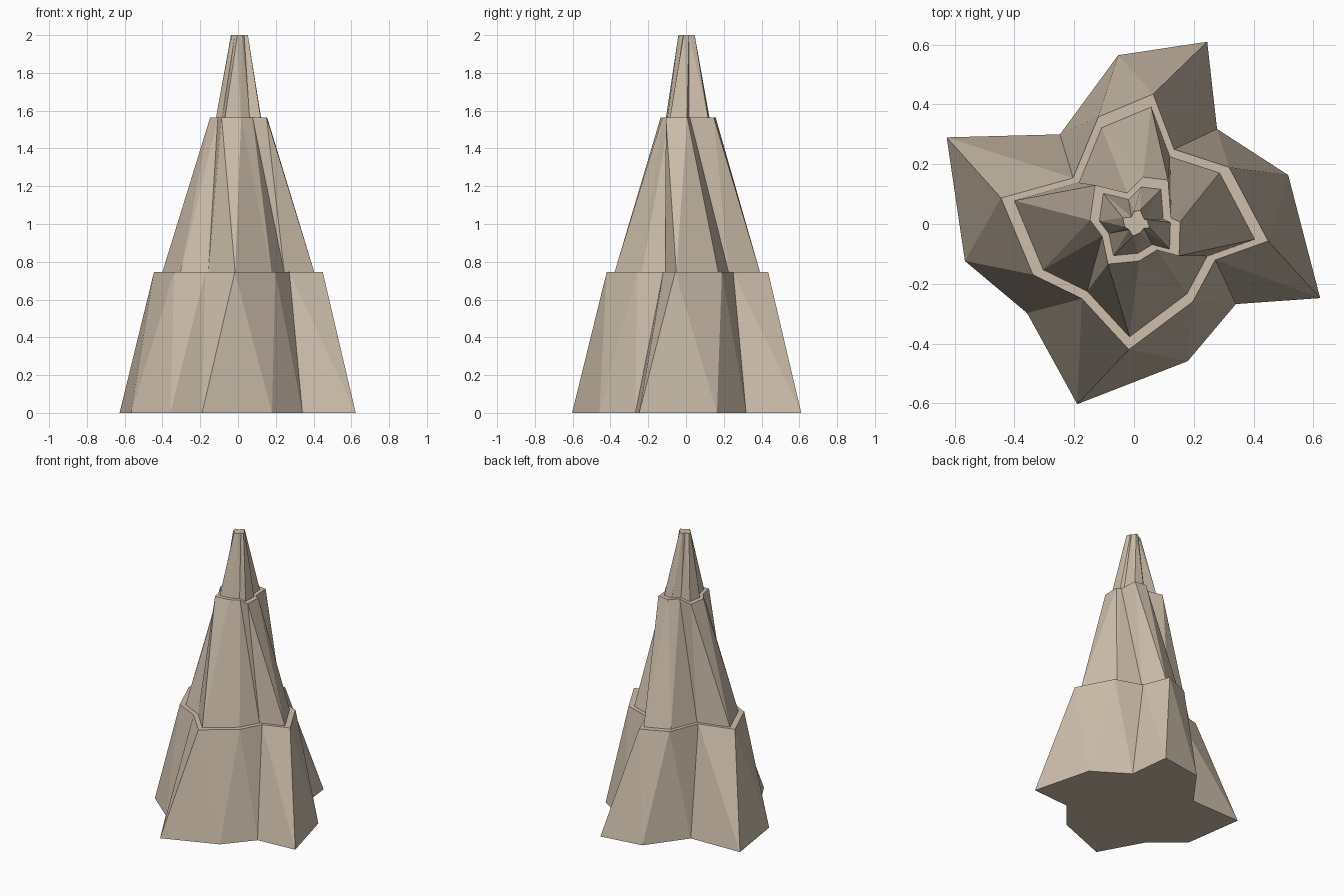
import bpy, bmesh
from math import cos, sin, radians

if "Cube" in bpy.data.objects:
    bpy.data.objects.remove(bpy.data.objects["Cube"])

stone = bpy.data.materials.new("tan_stone")
stone.diffuse_color = (0.62, 0.52, 0.41, 1)
stone.use_nodes = True
stone.node_tree.nodes["Principled BSDF"].inputs["Base Color"].default_value = stone.diffuse_color

# Twelve-sided star outlines: tip, shoulder, notch repeated four times
base = [(.245, .61), (-.053, .565), (-.248, .30), (-.627, .29), (-.566, -.124), (-.358, -.298),
        (-.19, -.603), (.18, -.459), (.341, -.268), (.623, -.248), (.516, .164), (.278, .318)]
ledge = [(.064, .435), (-.12, .358), (-.204, .154), (-.445, .087), (-.338, -.17), (-.174, -.25),
         (-.017, -.42), (.197, -.26), (.272, -.12), (.449, -.057), (.318, .19), (.134, .25)]
neck = [(.114, .147), (.03, .157), (-.023, .104), (-.13, .13), (-.147, .013), (-.107, -.04),
        (-.087, -.134), (.017, -.124), (.077, -.087), (.151, -.107), (.154, .007), (.124, .02)]


def turned(ring, scale, angle=0, dx=0):
    c, s = scale * cos(radians(angle)), scale * sin(radians(angle))
    return [(c * x - s * y + dx, s * x + c * y) for x, y in ring]


def tier(name, low, z0, high, z1, left_twist):
    bm = bmesh.new()
    b = [bm.verts.new((x, y, z0)) for x, y in low]
    t = [bm.verts.new((x, y, z1)) for x, y in high]
    n = len(b)
    for i in range(n):
        j = (i + 1) % n
        # split each wall along its shorter diagonal
        if left_twist:
            tris = ((b[i], b[j], t[i]), (b[j], t[j], t[i]))
        else:
            tris = ((b[i], b[j], t[j]), (b[i], t[j], t[i]))
        for f in tris:
            bm.faces.new(f)
    bm.faces.new(b[::-1])
    bm.faces.new(t)
    mesh = bpy.data.meshes.new(name)
    bm.to_mesh(mesh)
    bm.free()
    mesh.materials.append(stone)
    bpy.context.collection.objects.link(bpy.data.objects.new(name, mesh))


# Three stacked tiers, each set in from the one below
tier("lower_tier", base, 0, ledge, .745, True)
tier("middle_tier", turned(ledge, .9), .745, neck, 1.565, False)
tier("spire", turned(neck, .79), 1.565, turned(neck, .26, 20, .006), 2, True)
